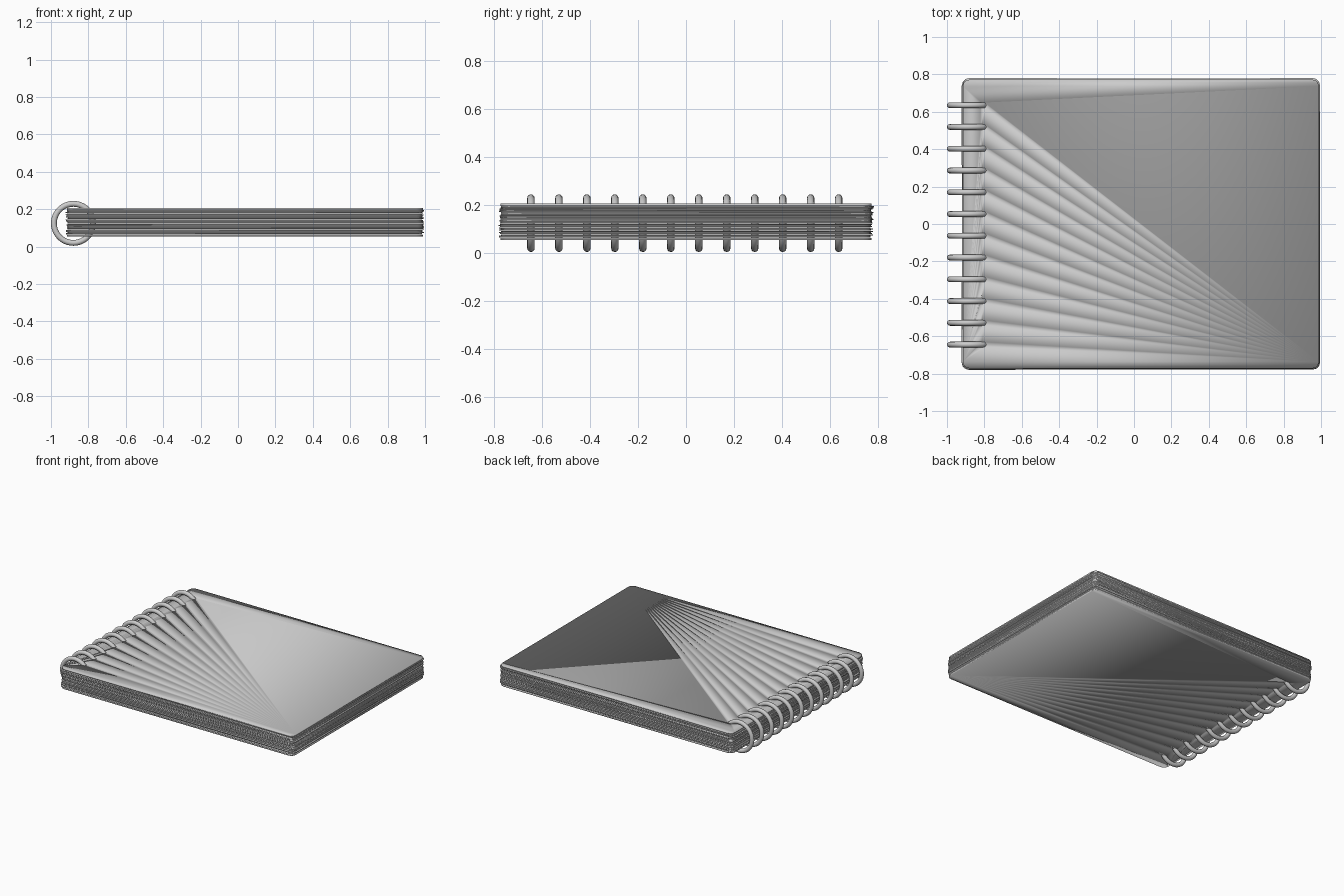
import bpy, bmesh, math, random

if "Cube" in bpy.data.objects:
    bpy.data.objects.remove(bpy.data.objects["Cube"])

random.seed(4)
RING_X, RING_Z, RING_R, WIRE_R = -0.880, 0.124, 0.1045, 0.0155
RING_YS = [-0.645 + i * 1.28 / 11 for i in range(12)]
HOLE_X, HOLE_R = -0.805, 0.016
X0, X1, Y = -0.915, 0.988, 0.772
CX = (X0 + X1) / 2


def arc(cx, cy, r, a0, a1, n):
    return [(cx + r * math.cos(a0 + (a1 - a0) * i / n),
             cy + r * math.sin(a0 + (a1 - a0) * i / n)) for i in range(n + 1)]


def sheet_mesh(name, thickness, corner):
    """Rounded rectangle with a row of punched holes, extruded and smooth shaded."""
    hx, q = (X1 - X0) / 2, math.pi / 2
    outline = []
    for k, (sx, sy) in enumerate([(1, 1), (-1, 1), (-1, -1), (1, -1)]):
        outline += arc(sx * (hx - corner), sy * (Y - corner), corner, k * q, (k + 1) * q, 3)
    loops = [outline]
    loops += [arc(HOLE_X - CX, y, HOLE_R, 0, math.tau, 6)[:-1] for y in RING_YS]
    cu = bpy.data.curves.new(name, 'CURVE')
    cu.dimensions, cu.fill_mode, cu.extrude = '2D', 'BOTH', thickness / 2
    for pts in loops:
        sp = cu.splines.new('POLY')
        sp.points.add(len(pts) - 1)
        for p, (x, y) in zip(sp.points, pts):
            p.co = (x, y, 0, 1)
        sp.use_cyclic_u = True
    tmp = bpy.data.objects.new(name, cu)
    bpy.context.collection.objects.link(tmp)
    bpy.context.view_layer.update()
    dg = bpy.context.evaluated_depsgraph_get()
    me = bpy.data.meshes.new_from_object(tmp.evaluated_get(dg))
    bpy.data.objects.remove(tmp)
    bm = bmesh.new()
    bm.from_mesh(me)
    bmesh.ops.remove_doubles(bm, verts=bm.verts, dist=1e-5)
    bmesh.ops.recalc_face_normals(bm, faces=bm.faces)
    for f in bm.faces:
        f.smooth = True
    for e in bm.edges:
        e.smooth = True
    bm.to_mesh(me)
    bm.free()
    me.name = name
    return me


def place(name, me, loc, rz=0.0):
    ob = bpy.data.objects.new(name, me)
    ob.location, ob.rotation_euler.z = loc, rz
    bpy.context.collection.objects.link(ob)
    return ob


# Covers
cover = sheet_mesh("cover", 0.010, 0.035)
place("front_cover", cover, (CX, 0, 0.200))
place("back_cover", cover, (CX, 0, 0.058))

# Loosely stacked paper sheets, nearly touching
page = sheet_mesh("page", 0.0045, 0.03)
N = 27
for i in range(N):
    z = 0.0656 + i * (0.1924 - 0.0656) / (N - 1)
    place(f"page_{i + 1:02d}", page,
          (CX + random.uniform(-0.006, 0.006), random.uniform(-0.006, 0.006), z),
          random.uniform(-0.004, 0.004))

# Binding rings
ring = None
for i, y in enumerate(RING_YS):
    if ring is None:
        bpy.ops.mesh.primitive_torus_add(major_radius=RING_R, minor_radius=WIRE_R,
                                         major_segments=40, minor_segments=12)
        ob = bpy.context.object
        bpy.ops.object.shade_smooth()
        ring = ob.data
    else:
        ob = place("ring", ring, (0, 0, 0))
    ob.name = f"binding_ring_{i + 1:02d}"
    ob.location = (RING_X, y, RING_Z)
    ob.rotation_euler = (math.pi / 2, 0, 0)
